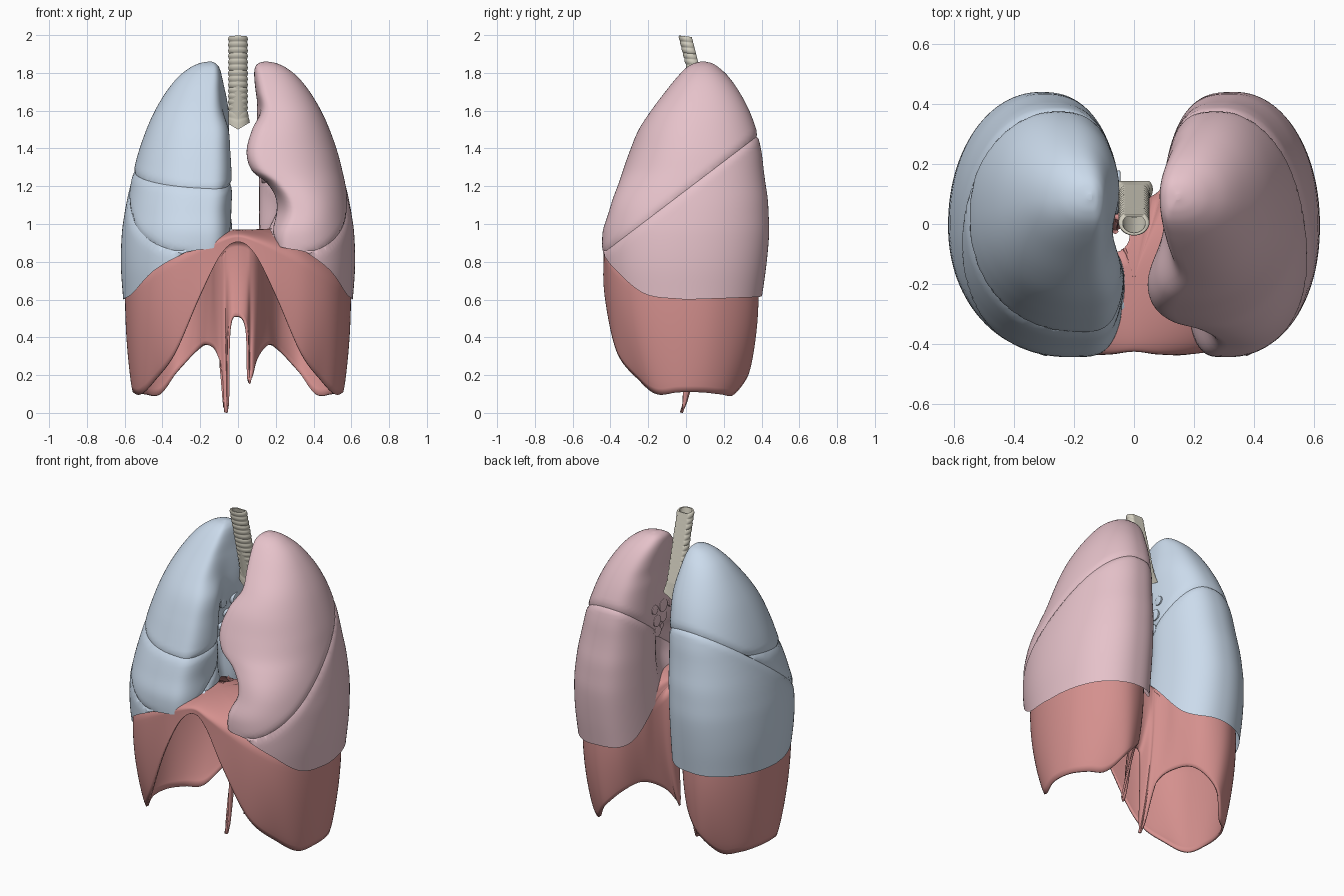
import bpy, bmesh, math
from math import sin, cos, pi, exp
from mathutils import Vector
from mathutils.bvhtree import BVHTree

if "Cube" in bpy.data.objects:
    bpy.data.objects.remove(bpy.data.objects["Cube"])


def material(name, rgb):
    m = bpy.data.materials.new(name)
    m.diffuse_color = (*rgb, 1)
    m.use_nodes = True
    m.node_tree.nodes["Principled BSDF"].inputs["Base Color"].default_value = m.diffuse_color
    return m


BLUE = material("blue", (.60, .71, .84))
PINK = material("pink", (.79, .54, .59))
RED = material("red", (.66, .28, .27))
BEIGE = material("beige", (.66, .63, .53))


def finish(bm, name, mat, angle=40):
    bmesh.ops.recalc_face_normals(bm, faces=bm.faces)
    me = bpy.data.meshes.new(name)
    bm.to_mesh(me)
    bm.free()
    me.shade_smooth()
    me.set_sharp_from_angle(angle=math.radians(angle))
    me.materials.append(mat)
    ob = bpy.data.objects.new(name, me)
    bpy.context.collection.objects.link(ob)
    return ob


def loft(rings, cap_start=False, cap_end=False):
    bm = bmesh.new()
    vs = [[bm.verts.new(p) for p in r] for r in rings]
    n = len(vs[0])
    for a, b in zip(vs, vs[1:]):
        for i in range(n):
            j = (i + 1) % n
            bm.faces.new((a[i], a[j], b[j], b[i]))
    if cap_start:
        bm.faces.new(vs[0])
    if cap_end:
        bm.faces.new(vs[-1])
    return bm


def interp(rows, k):
    """Smooth interpolation of rows keyed on their first column."""
    k = min(max(k, rows[0][0]), rows[-1][0])
    i = next((i for i in range(len(rows) - 2) if k <= rows[i + 1][0]), len(rows) - 2)
    a, b = rows[i], rows[i + 1]
    p, q = rows[max(i - 1, 0)], rows[min(i + 2, len(rows) - 1)]
    h = b[0] - a[0]
    t = (k - a[0]) / h
    out = []
    for c in range(1, len(a)):
        m0 = (b[c] - p[c]) / (b[0] - p[0]) * h
        m1 = (q[c] - a[c]) / (q[0] - a[0]) * h
        out.append((2*t**3 - 3*t*t + 1)*a[c] + (t**3 - 2*t*t + t)*m0
                   + (3*t*t - 2*t**3)*b[c] + (t**3 - t*t)*m1)
    return out


# lung profile: z, outer x, front y, back y, inner front x (pink), inner front x (blue)
PROFILE = [(.60, .608, -.41, .40, .17, .015), (.78, .62, -.437, .425, .165, .015),
           (.95, .615, -.442, .44, .165, .01), (1.06, .60, -.41, .437, .215, .015),
           (1.14, .585, -.385, .432, .20, .01), (1.22, .567, -.355, .42, .13, .01),
           (1.28, .553, -.335, .412, .04, .01), (1.38, .527, -.30, .40, .005, .015),
           (1.5, .485, -.25, .372, .04, .025), (1.6, .44, -.185, .335, .10, .06),
           (1.7, .38, -.11, .282, .09, .075), (1.78, .315, -.045, .225, .085, .085),
           (1.83, .25, .005, .172, .09, .10), (1.852, .20, .045, .135, .11, .12),
           (1.86, .155, .08, .10, .14, .14)]
# height of the lower rim around the lung, by angle (0 = outer side, 90 = back)
RIM = [(0, .60), (45, .61), (90, .62), (135, .66), (180, .95), (215, .97),
       (240, .89), (272, .858), (300, .765), (330, .63), (360, .60)]
TOP = 1.86


def lung_point(deg, z, side):
    xo, yf, yb, xp, xb = interp(PROFILE, z)
    xif = xp if side > 0 else xb
    k = min(max((z - 1.55) / .25, 0), 1)
    back = .095 if side > 0 else .045
    xib = back + (xif - back) * k * k * (3 - 2 * k)
    c, s = cos(math.radians(deg)), sin(math.radians(deg))
    yc, b = (yf + yb) / 2, (yb - yf) / 2
    xm = xib + .47 * (xo - xib) if s > 0 else xif + .33 * (xo - xif)
    y = yc + b * math.copysign(abs(s) ** .95, s)
    if c >= 0:
        x = xm + (xo - xm) * c ** (.97 if s > 0 else .92)
    else:
        w = (s + 1) / 2
        w = min(1, w * w * (3 - 2 * w) * 1.5)
        xi = xif + (xib - xif) * w
        # hollow on the inner face
        wide, deep = (.13, .08) if side > 0 else (.085, .10)
        xi += deep * exp(-((z - 1.2) / .3) ** 2 - ((y + .02) / wide) ** 2)
        x = xm - (xm - xi) * abs(c) ** ((.65 if side > 0 else .8) if s > 0 else .5)
    return Vector((side * x, y, z))


def lung(side):
    n, m = 112, 64
    degs = [360 * i / n for i in range(n)]
    zb = [interp(RIM, d)[0] for d in degs]
    rings = [[lung_point(d, b + (TOP - b) * sin(pi / 2 * j / m), side)
              for d, b in zip(degs, zb)] for j in range(m + 1)]
    # hollow base resting on the diaphragm
    rim, base = rings[0], []
    mx = side * .32
    for j in range(1, 12):
        f = pi / 2 * j / 11.3
        base.append([Vector((mx + (p.x - mx) * cos(f), p.y * cos(f),
                             p.z + (.99 - p.z) * sin(f))) for p in rim])
    bm = loft(base[::-1] + rings, True, True)
    bmesh.ops.recalc_face_normals(bm, faces=bm.faces)
    return bm


def cut(bm, co, no, keep):
    """Keep one side of a plane, round the rim into a groove and close it."""
    no = Vector(no).normalized() * keep
    co = Vector(co)
    res = bmesh.ops.bisect_plane(bm, geom=bm.verts[:] + bm.edges[:] + bm.faces[:],
                                 plane_co=co, plane_no=no, clear_inner=True)
    bm.normal_update()
    moves = []
    for v in bm.verts:
        d = (v.co - co).dot(no)
        t = v.normal - no * v.normal.dot(no)
        if d < .025 and t.length > .2:
            moves.append((v, t.normalized() * .009 * (1 - max(d, 0) / .025) ** 2))
    for v, t in moves:
        v.co -= t
    edges = [e for e in res["geom_cut"] if isinstance(e, bmesh.types.BMEdge) and e.is_valid
             and e.is_boundary]
    faces = bmesh.ops.edgeloop_fill(bm, edges=edges)["faces"]
    bmesh.ops.triangulate(bm, faces=faces)
    bmesh.ops.recalc_face_normals(bm, faces=bm.faces)


# lobes, separated by an oblique and a horizontal fissure
OBLIQUE = ((0, -.43, .852), (0, -.76, 1))
LEVEL = ((-.3, -.3, 1.205), (.05, -.18, 1))
LOBES = [("left_upper_lobe", 1, PINK, [(OBLIQUE, 1)]),
         ("left_lower_lobe", 1, PINK, [(OBLIQUE, -1)]),
         ("right_upper_lobe", -1, BLUE, [(OBLIQUE, 1), (LEVEL, 1)]),
         ("right_middle_lobe", -1, BLUE, [(OBLIQUE, 1), (LEVEL, -1)]),
         ("right_lower_lobe", -1, BLUE, [(OBLIQUE, -1)])]
for name, side, mat, planes in LOBES:
    bm = lung(side)
    for (co, no), keep in planes:
        cut(bm, co, no, keep)
    finish(bm, name, mat)

# airway and vessel stubs on the inner faces
for side, mat, label in ((1, PINK, "left"), (-1, BLUE, "right")):
    bm = lung(side)
    tree = BVHTree.FromBMesh(bm)
    bm.free()
    stubs = bmesh.new()
    for y, z, r in ((.07, 1.41, .038), (.12, 1.33, .034), (.04, 1.325, .032), (.09, 1.25, .032),
                    (.015, 1.245, .026), (.15, 1.41, .028), (-.01, 1.40, .028)):
        hit = tree.ray_cast(Vector((0, y, z)), Vector((side, 0, 0)))[0]
        x = abs(hit.x) if hit else .15
        prof = ((r, .03), (r, -.006), (r * .8, -.008))
        part = [[Vector((side * (x + h), y + q * cos(a), z + q * sin(a)))
                 for a in (2 * pi * i / 20 for i in range(20))] for q, h in prof]
        tmp = loft(part, True, True)
        me = bpy.data.meshes.new("tmp")
        tmp.to_mesh(me)
        tmp.free()
        stubs.from_mesh(me)
        bpy.data.meshes.remove(me)
    finish(stubs, label + "_hilum", mat)

# diaphragm half outline: shoulder x, y, z then lower rim x, y, z
HALF = [(0, -.42, .93, 0, -.42, .905), (.10, -.43, .90, .09, -.43, .84),
        (.22, -.425, .84, .20, -.425, .62), (.36, -.395, .76, .33, -.36, .32),
        (.48, -.315, .68, .44, -.24, .17), (.555, -.20, .64, .51, -.15, .10),
        (.59, -.04, .62, .55, -.04, .11), (.58, .12, .62, .54, .08, .11),
        (.52, .25, .63, .49, .18, .10), (.43, .345, .63, .41, .25, .10),
        (.33, .378, .63, .32, .33, .22), (.22, .335, .66, .22, .29, .33),
        (.145, .22, .70, .16, .19, .36), (.115, .15, .78, .10, .07, .29),
        (.09, .11, .82, .07, -.02, .18), (.065, .09, .85, .054, -.02, .18),
        (.045, .085, .87, .045, 0, .44), (0, .08, .88, 0, .01, .51)]
other = [(-a, b, c, -d, e, .006 if f == .18 else f) for a, b, c, d, e, f in HALF[-2:0:-1]]
loop = HALF + other
count = len(loop)
loop = [(i - 2, *loop[(i - 2) % count]) for i in range(count + 5)]
outline = [interp(loop, i / 7) for i in range(count * 7)]
cy, peak = -.18, .965
rings = []
for j in range(17):
    f = j / 16
    e = sin(f * pi / 2) ** .8
    rings.append([Vector((xb + (xt - xb) * e, yb + (yt - yb) * e, max(zb, .002) + (zt - zb) * f))
                  for xt, yt, zt, xb, yb, zb in outline])
for j in range(1, 31):
    f = pi / 2 * j / 30.3
    ring = []
    for xt, yt, zt, *_ in outline:
        x, y = xt * cos(f), cy + (yt - cy) * cos(f)
        bump = .05 * exp(-((abs(x) - .3) / .15) ** 2 - (y / .25) ** 2)
        ring.append(Vector((x, y, zt + (peak - zt) * sin(f) + bump * sin(f))))
    rings.append(ring)
bm = loft(rings, False, True)
# round vein opening in the dome
hole, R = Vector((-.07, -.04)), .055
bmesh.ops.delete(bm, geom=[v for v in bm.verts if v.co.z > .75 and (v.co.xy - hole).length < R],
                 context='VERTS')
for v in bm.verts:
    d = v.co.xy - hole
    if v.is_boundary and v.co.z > .75 and d.length < 1.8 * R:
        v.co.xy = hole + d.normalized() * R
dia = finish(bm, "diaphragm", RED, 50)
mod = dia.modifiers.new("thickness", 'SOLIDIFY')
mod.thickness = .012
mod.offset = 0

# trachea: ringed tube with a flat back, flaring where it divides
rings = []
N, M = 40, 140
for j in range(M + 1):
    f = j / M
    z = 1.993 - .453 * f
    flare = max(0, (f - .88) / .12)
    r = .047 + .005 * abs(sin(f * 15 * pi)) ** .7 * (1 - flare) + .016 * flare
    ring = []
    for i in range(N):
        a = 2 * pi * i / N
        x, y = r * cos(a), .039 * (r / .047) * sin(a)
        ring.append(Vector((x, min(y, .029) + (2 - z) * .25,
                            z - flare * (.04 - .6 * abs(x)) - .1 * y * (1 - f))))
    rings.append(ring)
inner = [[Vector((p.x * .8, (p.y - (2 - z) * .25) * .8 + (2 - z) * .25, p.z)) for p in rings[k]]
         for k, z in ((0, 1.993), (M, 1.54))]
bm = loft([inner[1], inner[0]] + rings + [inner[1]])
bmesh.ops.remove_doubles(bm, verts=bm.verts, dist=1e-5)
finish(bm, "trachea", BEIGE, 60)
